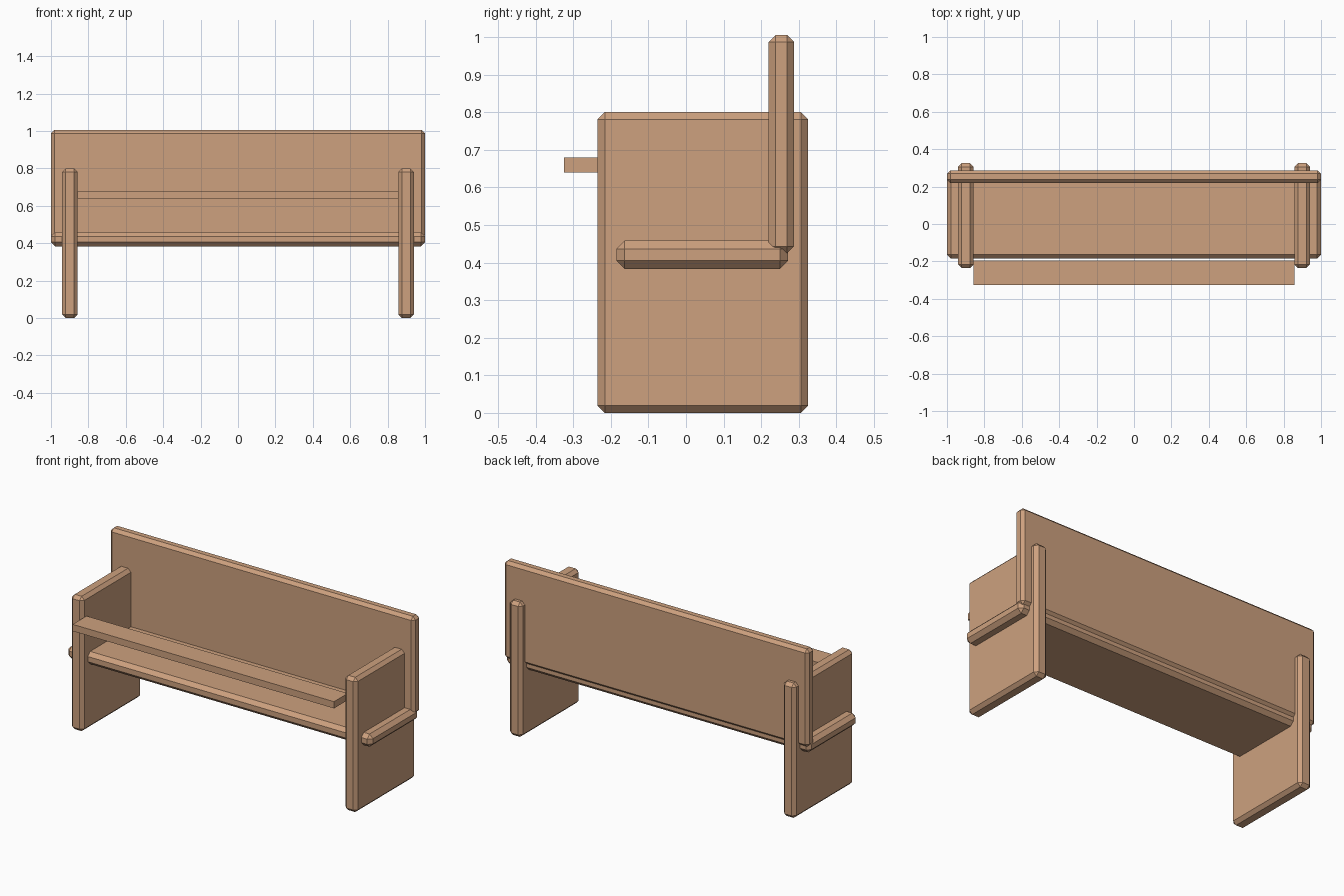
import bpy

if "Cube" in bpy.data.objects:
    bpy.data.objects.remove(bpy.data.objects["Cube"])

wood = bpy.data.materials.new("warm wood")
wood.diffuse_color = (0.61, 0.355, 0.21, 1)
wood.use_nodes = True
wood.node_tree.nodes["Principled BSDF"].inputs["Base Color"].default_value = wood.diffuse_color


def board(name, lo, hi, chamfer=0.0):
    """Flat-shaded plank between two corners, with optional chamfered edges."""
    bpy.ops.mesh.primitive_cube_add(size=1)
    ob = bpy.context.object
    ob.name = name
    for v in ob.data.vertices:
        v.co = [a if c < 0 else b for c, a, b in zip(v.co, lo, hi)]
    ob.data.materials.append(wood)
    if chamfer:
        mod = ob.modifiers.new("chamfer", 'BEVEL')
        mod.width = chamfer
        mod.segments = 1
        mod.limit_method = 'NONE'
    return ob


# Side panels that serve as legs and armrests
for side, x0, x1 in (("left", -0.94, -0.857), ("right", 0.857, 0.94)):
    board(side + "_side_panel", (x0, -0.235, 0), (x1, 0.325, 0.80), 0.019)

# Seat and backrest run through the side panels
board("seat", (-1, -0.185, 0.383), (1, 0.272, 0.458), 0.022)
board("backrest", (-1, 0.22, 0.425), (1, 0.287, 1.005), 0.018)

# Plain front shelf between the side panels
board("front_shelf", (-0.858, -0.325, 0.64), (0.858, -0.195, 0.68))
